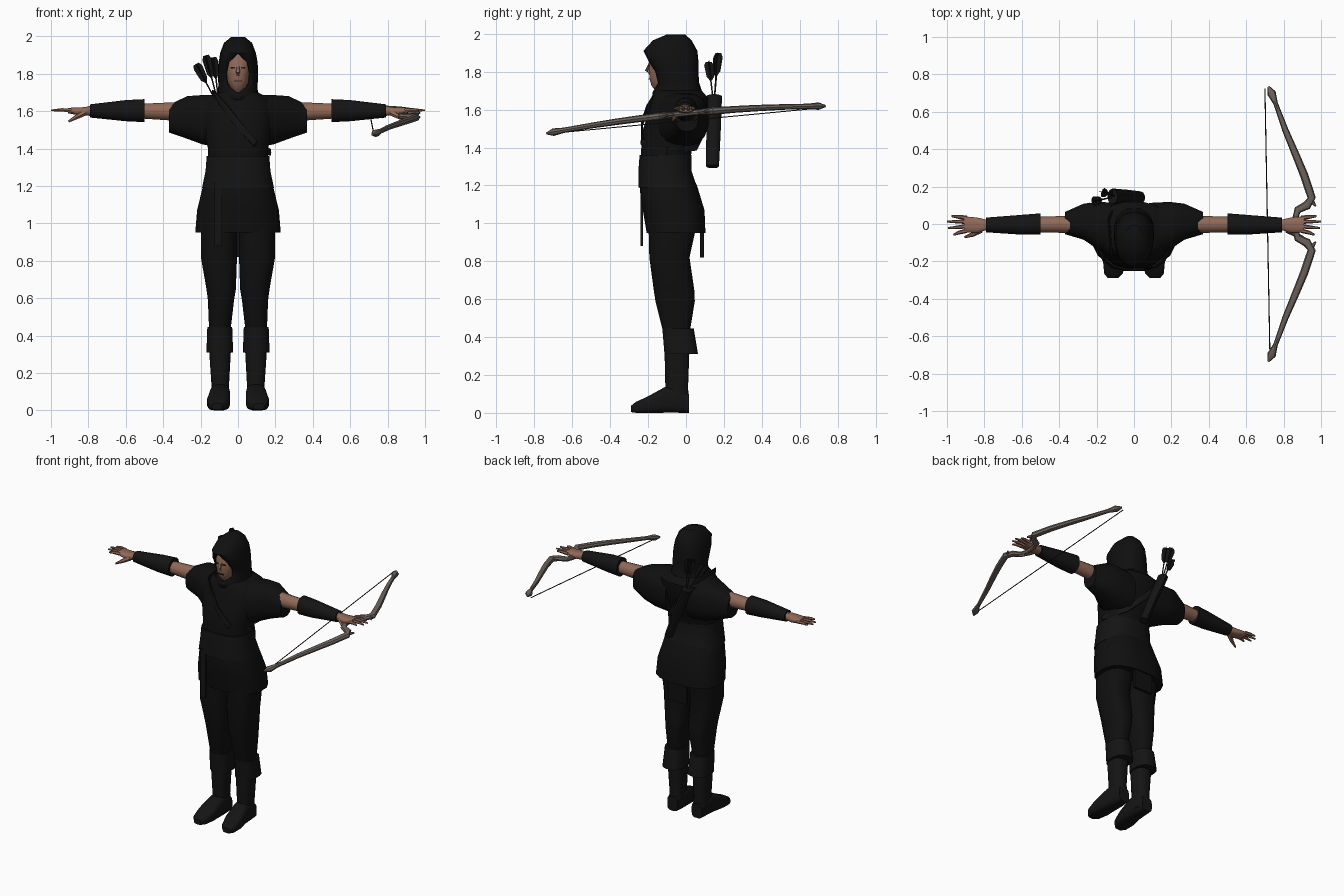
import bpy, bmesh, math
from mathutils import Vector

cube = bpy.data.objects.get("Cube")
if cube:
    bpy.data.objects.remove(cube, do_unlink=True)


def material(name, rgb):
    m = bpy.data.materials.new(name)
    m.use_nodes = True
    color = (*rgb, 1)
    m.diffuse_color = color
    bsdf = next(n for n in m.node_tree.nodes if n.type == 'BSDF_PRINCIPLED')
    bsdf.inputs["Base Color"].default_value = color
    bsdf.inputs["Roughness"].default_value = 0.9
    return m


CLOTH = material("black cloth", (0.005, 0.005, 0.005))
LEATHER = material("black leather", (0.007, 0.007, 0.007))
SKIN = material("skin", (0.28, 0.14, 0.095))
WOOD = material("grey wood", (0.15, 0.125, 0.11))
DARK = material("dark brown", (0.03, 0.018, 0.013))


def finish(name, bm, mat, angle=40):
    bmesh.ops.remove_doubles(bm, verts=bm.verts, dist=0.0005)
    bmesh.ops.recalc_face_normals(bm, faces=bm.faces)
    mesh = bpy.data.meshes.new(name)
    bm.to_mesh(mesh)
    bm.free()
    mesh.materials.append(mat)
    ob = bpy.data.objects.new(name, mesh)
    bpy.context.collection.objects.link(ob)
    bpy.ops.object.select_all(action='DESELECT')
    ob.select_set(True)
    bpy.context.view_layer.objects.active = ob
    bpy.ops.object.shade_smooth_by_angle(angle=math.radians(angle))
    return ob


def skin_rings(name, rings, mat, closed=True, loop=False, angle=40):
    """Bridge equal point rings into a surface."""
    bm = bmesh.new()
    rows = [[bm.verts.new(p) for p in r] for r in rings]
    n = len(rows[0])
    pairs = list(zip(rows, rows[1:])) + ([(rows[-1], rows[0])] if loop else [])
    for a, b in pairs:
        for i in range(n if closed else n - 1):
            j = (i + 1) % n
            bm.faces.new((a[i], a[j], b[j], b[i]))
    if not loop:
        if closed:
            bm.faces.new(rows[0])
        bm.faces.new(rows[-1])
    return finish(name, bm, mat, angle)


def oval(a, power=2.6):
    c, s = math.cos(a), math.sin(a)
    return [math.copysign(abs(v) ** (2 / power), v) for v in (c, s)]


def loft(name, axis, rings, mat, side=1, sides=16, power=2.6):
    """Rings are (position, low and high of first axis, low and high of second)."""
    out = []
    for t, a0, a1, b0, b1 in rings:
        row = []
        for i in range(sides):
            u, v = oval(2 * math.pi * (i + 0.5) / sides, power)
            p = [(a0 + a1 + u * (a1 - a0)) / 2, (b0 + b1 + v * (b1 - b0)) / 2]
            p.insert("xyz".index(axis), t)
            row.append((p[0] * side, p[1], p[2]))
        out.append(row)
    return skin_rings(name, out, mat)


def body(name, rings, mat):
    """Upright loft, symmetric in x: (z, half width, front, back)."""
    return loft(name, "z", [(z, -w, w, f, b) for z, w, f, b in rings], mat)


def tube(name, pts, radii, mat, sides=8, loop=False):
    pts = [Vector(p) for p in pts]
    out, n = [], len(pts)
    for i, p in enumerate(pts):
        nxt = pts[(i + 1) % n] if loop else pts[min(i + 1, n - 1)]
        prv = pts[i - 1] if loop else pts[max(i - 1, 0)]
        t = (nxt - prv).normalized()
        s = t.cross(Vector((0, 0, 1))).normalized()
        u = s.cross(t)
        w, h = radii[i] if isinstance(radii, list) else radii
        angles = [2 * math.pi * k / sides for k in range(sides)]
        out.append([p + s * w * math.cos(a) + u * h * math.sin(a) for a in angles])
    return skin_rings(name, out, mat, loop=loop)


def box(name, lo, hi, mat):
    lo, hi = Vector(lo), Vector(hi)
    bm = bmesh.new()
    bmesh.ops.create_cube(bm, size=1)
    for v in bm.verts:
        v.co = (lo + hi) / 2 + v.co * (hi - lo)
    return finish(name, bm, mat)


# Torso, tunic skirt and belt
body("torso", [(1.16, .19, -.245, .05), (1.3, .165, -.24, .02), (1.4, .163, -.238, .035),
               (1.5, .185, -.228, .09), (1.6, .2, -.195, .115), (1.66, .18, -.18, .12),
               (1.7, .11, -.165, .085)], CLOTH)
body("tunic_skirt", [(.95, .232, -.21, .105), (1.07, .222, -.23, .1),
                     (1.2, .19, -.248, .06), (1.3, .16, -.23, .01)], CLOTH)
body("belt", [(1.19, .195, -.253, .06), (1.28, .176, -.253, .03), (1.36, .17, -.247, .03)], LEATHER)
box("belt_tail", (-.125, -.24, .88), (-.085, -.228, 1.22), LEATHER)
box("back_flap", (-.07, .075, .82), (.07, .095, 1.05), CLOTH)

# Hood: shell with an opening that closes above the brow and under the chin
hood_rows = []
for z, w, front, back, gap in [(1.66, .125, -.18, .112, 0), (1.695, .108, -.175, .085, 0),
                               (1.74, .105, -.16, .07, 30), (1.80, .108, -.18, .065, 34),
                               (1.86, .105, -.212, .065, 26), (1.91, .096, -.225, .06, 0),
                               (1.965, .075, -.175, .03, 0), (1.997, .036, -.1, -.005, 0)]:
    g = math.radians(gap)
    row = []
    for i in range(21):
        u, v = oval(-math.pi / 2 + g + (2 * math.pi - 2 * g) * i / 20, 2.3)
        row.append((w * u, (front + back) / 2 + v * (back - front) / 2, z))
    hood_rows.append(row)
hood = skin_rings("hood", hood_rows, CLOTH, closed=False)
shell = hood.modifiers.new("thickness", 'SOLIDIFY')
shell.thickness = 0.01
shell.offset = -1

# Face
body("head", [(1.7, .025, -.16, -.05), (1.725, .042, -.183, -.03), (1.76, .058, -.193, -.01),
              (1.81, .066, -.198, 0), (1.86, .066, -.195, 0), (1.92, .05, -.17, -.02)], SKIN)
tube("nose", [(0, -.19, 1.845), (0, -.208, 1.805), (0, -.194, 1.79)],
     [(.006, .006), (.012, .009), (.008, .004)], SKIN)
box("mouth", (-.022, -.198, 1.758), (.022, -.19, 1.764), DARK)

# Parts made once per side
for side, label in ((1, "left"), (-1, "right")):
    def pair(name, axis, rings, mat, **kw):
        loft(f"{label}_{name}", axis, rings, mat, side, **kw)

    box(f"{label}_eye", (side * .026 - .011, -.2, 1.828), (side * .026 + .011, -.192, 1.835), DARK)

    # Arm
    pair("sleeve", "x", [(.08, -.19, .115, 1.4, 1.69), (.19, -.14, .12, 1.42, 1.688),
                         (.27, -.085, .11, 1.45, 1.682), (.37, -.055, .065, 1.485, 1.635)], CLOTH)
    pair("arm", "x", [(.3, -.05, .045, 1.545, 1.65), (.52, -.045, .04, 1.56, 1.64),
                      (.8, -.03, .022, 1.575, 1.628)], SKIN, power=2)
    pair("bracer", "x", [(.5, -.058, .058, 1.54, 1.665), (.6, -.058, .05, 1.545, 1.66),
                         (.79, -.045, .035, 1.565, 1.637)], LEATHER, power=2.2)
    pair("palm", "x", [(.78, -.03, .022, 1.575, 1.628), (.84, -.05, .036, 1.575, 1.62),
                       (.91, -.045, .042, 1.588, 1.618)], SKIN, sides=12)
    for k, (root, tip, reach) in enumerate([(-.036, -.058, .965), (-.012, -.022, .995),
                                            (.012, .013, 1.0), (.034, .042, .975)]):
        tube(f"{label}_finger_{k + 1}", [(side * .895, root, 1.603), (side * .94, (root + tip) / 2, 1.607),
                                         (side * reach, tip, 1.604)],
             [(.012, .012), (.01, .01), (.005, .005)], SKIN, 6)
    tube(f"{label}_thumb", [(side * .82, -.03, 1.592), (side * .86, -.055, 1.57), (side * .905, -.07, 1.545)],
         [(.018, .018), (.013, .013), (.006, .006)], SKIN, 6)

    # Leg
    pair("trouser_leg", "z", [(1.0, .005, .2, -.2, .06), (.82, .004, .2, -.195, .02),
                              (.65, .01, .17, -.172, .045), (.59, .02, .162, -.163, .048),
                              (.42, .04, .155, -.12, .02)], CLOTH)
    pair("boot_cuff", "z", [(.31, .025, .17, -.115, .065), (.445, .03, .165, -.126, .042)], LEATHER)
    pair("boot_shaft", "z", [(.03, .045, .14, -.1, .016), (.14, .047, .143, -.11, .012),
                             (.36, .035, .158, -.115, .02)], LEATHER)
    pair("foot", "y", [(.016, .055, .135, 0, .1), (-.05, .043, .145, 0, .14), (-.11, .042, .15, 0, .138),
                       (-.2, .043, .166, 0, .088), (-.265, .06, .16, 0, .058),
                       (-.29, .085, .14, .004, .038)], LEATHER, power=3.5)

# Quiver, strap and arrows
tube("quiver", [(.035, .14, 1.3), (-.035, .145, 1.48), (-.115, .148, 1.67)],
     [(.034, .026), (.038, .03), (.042, .03)], LEATHER, 10)
tube("quiver_strap", [(-.12, -.155, 1.685), (-.06, -.2, 1.61), (0, -.232, 1.53), (.09, -.232, 1.43),
                      (.172, -.1, 1.38), (.1, .05, 1.4), (0, .1, 1.5), (-.1, .122, 1.62),
                      (-.135, .02, 1.695)], (.006, .02), LEATHER, 6, loop=True)
for k, (x, y, z) in enumerate([(-.22, .12, 1.845), (-.17, .17, 1.89), (-.13, .165, 1.88)]):
    base, tip = Vector((-.1, .147, 1.62)), Vector((x, y, z))
    tube(f"arrow_shaft_{k + 1}", [base, tip], (.004, .004), DARK, 6)
    path = [base.lerp(tip, f) for f in (.58, .68, .95, 1.03)]
    for vane, flip in (("wide", 1), ("deep", -1)):
        tube(f"arrow_{k + 1}_{vane}_vane", path,
             [r[::flip] for r in ((.003, .002), (.02, .003), (.026, .003), (.016, .002))], LEATHER, 4)

# Recurved bow held in the left hand
def bow_z(y):
    return 1.58 + .098 * y - .062 * y * y


limb = [(.718, .735, .006, .006), (.735, .7, .024, .02), (.757, .645, .012, .014),
        (.81, .5, .017, .015), (.865, .37, .02, .017), (.91, .26, .022, .018), (.95, .14, .022, .02),
        (.925, .1, .024, .018), (.875, .075, .02, .016), (.862, .03, .015, .015)]
full = limb + [(x, -y, w, h) for x, y, w, h in reversed(limb)]
tube("bow", [(x, y, bow_z(y)) for x, y, w, h in full], [(w, h) for x, y, w, h in full], WOOD)
for s, label in ((1, "rear"), (-1, "front")):
    tube(f"bow_{label}_spur", [(.935, s * .14, bow_z(s * .14)), (.972, s * .095, bow_z(s * .1))],
         [(.02, .015), (.004, .006)], WOOD, 6)
tube("bow_string", [(.7, .725, 1.61), (.727, -.715, 1.474)], (.003, .003), DARK, 6)
